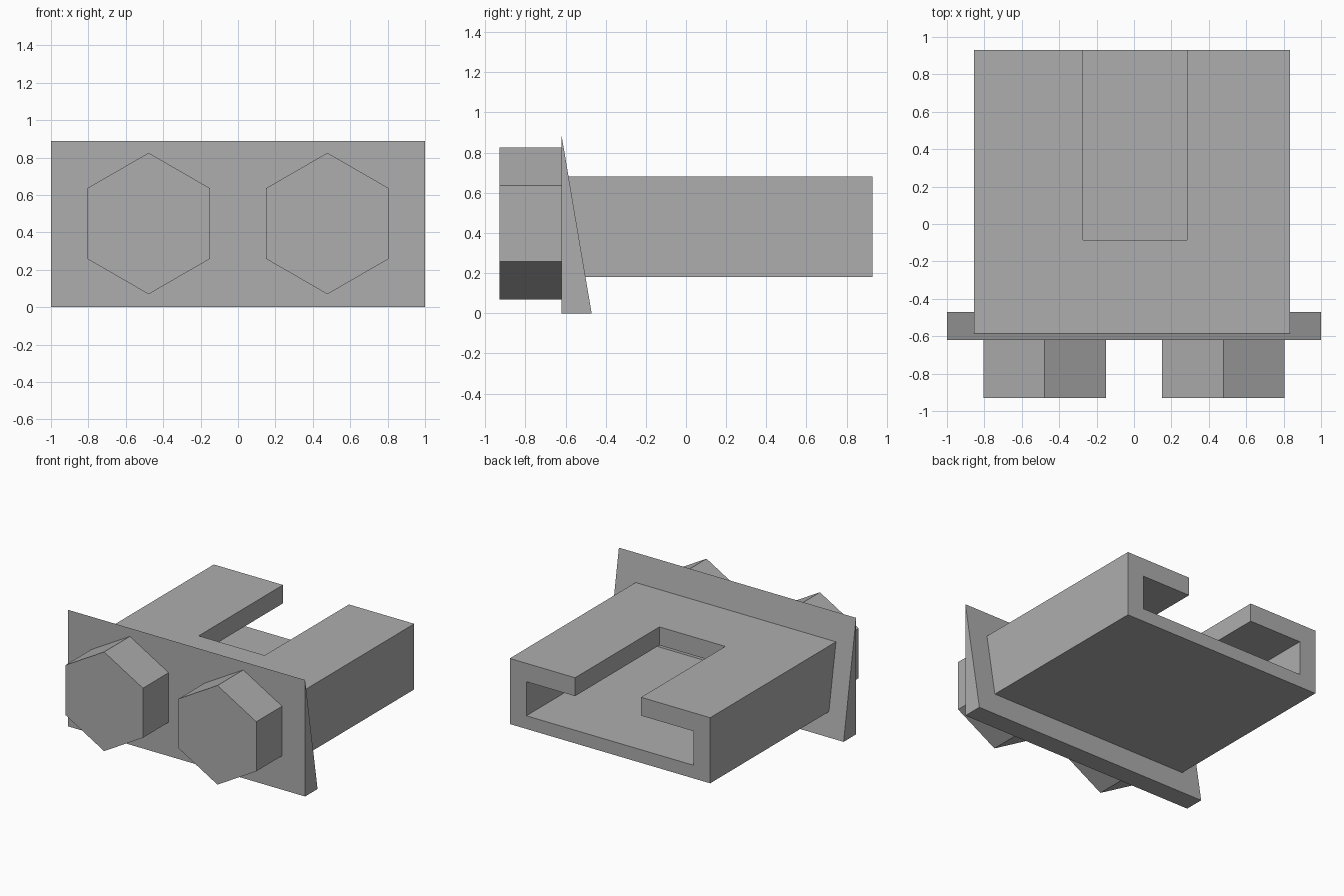
import bpy
import bmesh
from mathutils import Matrix, Vector

cube = bpy.data.objects.get("Cube")
if cube:
    bpy.data.objects.remove(cube, do_unlink=True)

# Single plain grey material
GREY = (0.42, 0.42, 0.42, 1.0)
grey = bpy.data.materials.new("plain grey")
grey.use_nodes = True
grey.diffuse_color = GREY
grey.node_tree.nodes["Principled BSDF"].inputs["Base Color"].default_value = GREY


def add_object(name, bm):
    bmesh.ops.recalc_face_normals(bm, faces=bm.faces)
    mesh = bpy.data.meshes.new(name)
    bm.to_mesh(mesh)
    bm.free()
    mesh.materials.append(grey)
    obj = bpy.data.objects.new(name, mesh)
    bpy.context.collection.objects.link(obj)
    return obj


def box(name, low, high):
    low, high = Vector(low), Vector(high)
    bm = bmesh.new()
    bmesh.ops.create_cube(bm, size=1, matrix=Matrix.Translation((low + high) / 2)
                          @ Matrix.Diagonal((*(high - low), 1)))
    return add_object(name, bm)


def prism(name, profile, offset):
    """Extrude a closed profile of points along the offset."""
    bm = bmesh.new()
    face = bm.faces.new([bm.verts.new(p) for p in profile])
    result = bmesh.ops.extrude_face_region(bm, geom=[face], use_keep_orig=True)
    moved = [g for g in result["geom"] if isinstance(g, bmesh.types.BMVert)]
    bmesh.ops.translate(bm, verts=moved, vec=offset)
    return add_object(name, bm)


def cut(target, cutter):
    mod = target.modifiers.new("cut", "BOOLEAN")
    mod.operation = "DIFFERENCE"
    mod.solver = "EXACT"
    mod.object = cutter
    bpy.context.view_layer.objects.active = target
    bpy.ops.object.modifier_apply(modifier=mod.name)
    bpy.data.objects.remove(cutter, do_unlink=True)


# Wedge-shaped mounting plate, sloping at the rear
prism("wedge_plate", [(-1, -0.62, 0), (-1, -0.47, 0), (-1, -0.62, 0.888)], (2, 0, 0))

# Hollow slide housing, open at the rear with a slot in its top
housing = box("slide_housing", (-0.855, -0.6, 0.18), (0.835, 0.93, 0.68))
cut(housing, box("cavity_cutter", (-0.715, -0.7, 0.28), (0.695, 1.1, 0.54)))
cut(housing, box("slot_cutter", (-0.272, -0.085, 0.4), (0.284, 1.1, 0.8)))

# Two hexagonal bolt heads on the front
for side, x in (("right", -0.478), ("left", 0.478)):
    bm = bmesh.new()
    bmesh.ops.create_cone(
        bm, cap_ends=True, segments=6, radius1=0.378, radius2=0.378, depth=0.315,
        matrix=Matrix.Translation((x, -0.7725, 0.447)) @ Matrix.Rotation(1.5707963, 4, "X"))
    # Point a corner straight up
    if max(v.co.z for v in bm.verts) < 0.8:
        bmesh.ops.rotate(bm, verts=bm.verts, cent=(x, 0, 0.447),
                         matrix=Matrix.Rotation(0.5235988, 3, "Y"))
    add_object("hex_bolt_" + side, bm)
